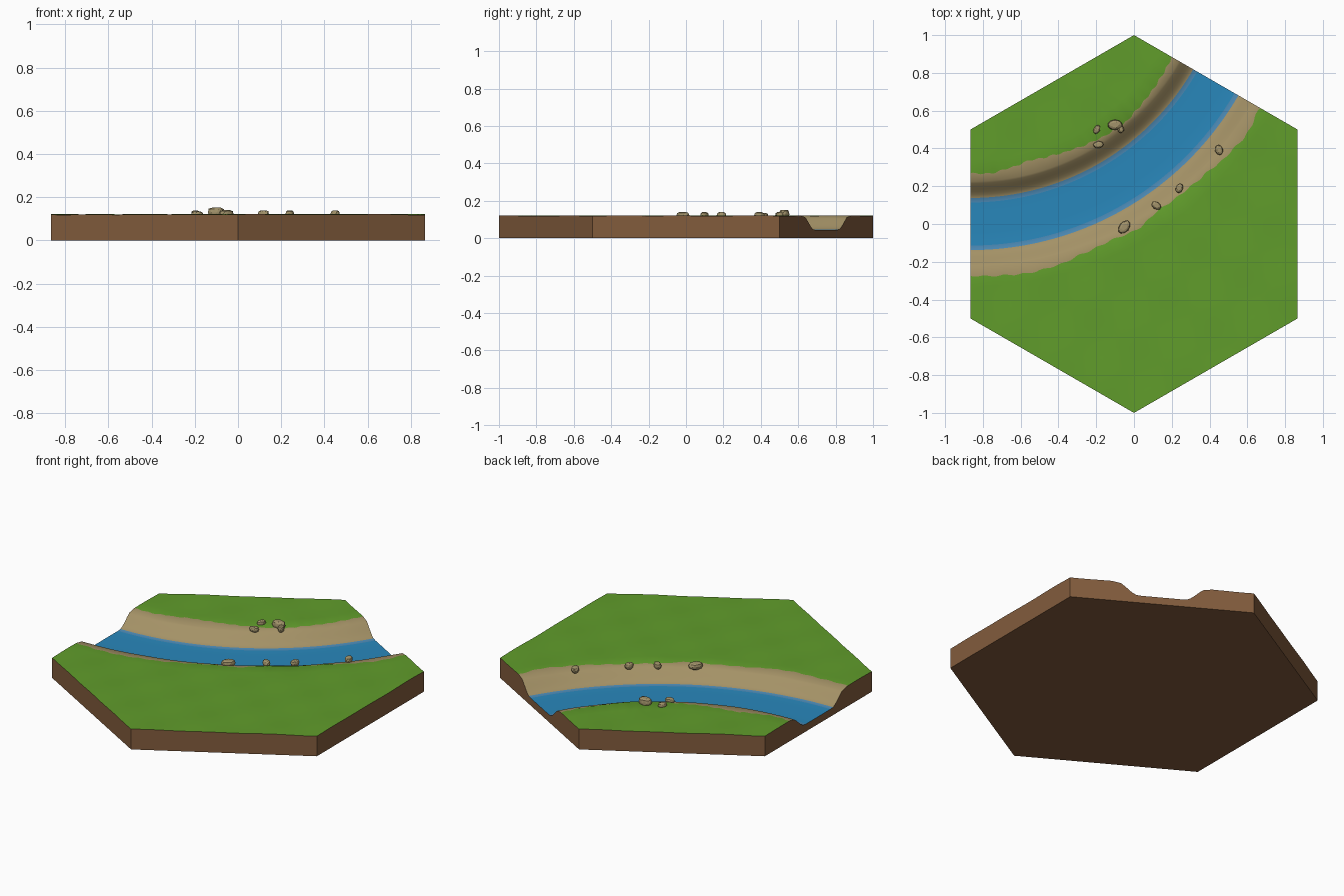
import bpy, bmesh, math, random
from mathutils import Vector, Matrix

if "Cube" in bpy.data.objects:
    bpy.data.objects.remove(bpy.data.objects["Cube"])

random.seed(4)
TOP, BED = 0.12, 0.044
CX, CY, R = -math.sqrt(3) / 2, 1.5, 1.5    # the river bends around this point


def material(name, rgb):
    m = bpy.data.materials.new(name)
    m.diffuse_color = (*rgb, 1)
    m.use_nodes = True
    m.node_tree.nodes["Principled BSDF"].inputs["Base Color"].default_value = m.diffuse_color
    return m


grass = material("grass green", (0.118, 0.335, 0.024))
sand = material("sand", (0.37, 0.285, 0.133))
water = material("deep water blue", (0.022, 0.245, 0.50))
shallow = material("shallow water blue", (0.07, 0.25, 0.46))
soil = material("soil brown", (0.225, 0.107, 0.046))
stone = material("stone", (0.36, 0.29, 0.145))


def finish(bm, name, mats):
    me = bpy.data.meshes.new(name)
    bm.to_mesh(me)
    bm.free()
    for m in mats:
        me.materials.append(m)
    ob = bpy.data.objects.new(name, me)
    bpy.context.collection.objects.link(ob)
    return ob


def height(d, x, y):
    """Flat river bed, smooth banks, nearly level grass."""
    t = min(max((abs(d) - 0.125) / 0.125, 0), 1)
    t = t * t * (3 - 2 * t)
    ripple = 0.002 * math.sin(15 * x + 3 * y) * math.sin(14 * y - 4 * x)
    return BED + (TOP - BED + ripple) * t


# irregular edges between sand and grass, one distance every 5 degrees
INNER = [.268, .264, .28, .295, .285, .272, .258, .245, .235, .245, .252, .26, .268]
OUTER = [.275, .28, .286, .279, .26, .252, .265, .24, .245, .252, .272, .286, .268]


def shore(table, deg):
    i = min(int(deg / 5), 11)
    t = deg / 5 - i
    t = t * t * (3 - 2 * t)
    return table[i] * (1 - t) + table[i + 1] * t + 0.004 * math.sin(deg * 1.9)


# hexagonal ground: rings around the bend centre, one material per strip
half = [0.05, 0.114, 0.138, 0.155, 0.17, 0.185, 0.2, 0.215, 0.225]
rings = [-0.7 + 0.06 * i for i in range(7)] + [-0.272] + [-h for h in reversed(half)]
rings += half + [0.262] + [0.33 + 0.06 * i for i in range(15)]
steps = 96
bm = bmesh.new()
grid = []
for d in rings:
    row = []
    for j in range(steps + 1):
        deg = 60 * j / steps
        a = math.radians(deg - 90)
        e = {-0.272: -shore(INNER, deg), 0.262: shore(OUTER, deg)}.get(d, d)
        x, y = CX + (R + e) * math.cos(a), CY + (R + e) * math.sin(a)
        row.append(bm.verts.new((x, y, height(e, x, y))))
    grid.append(row)
for i in range(len(rings) - 1):
    m = abs(rings[i] + rings[i + 1]) / 2
    mi = 2 if m < 0.114 else 3 if m < 0.138 else 1 if m < 0.255 else 0
    for j in range(steps):
        f = bm.faces.new((grid[i][j], grid[i + 1][j], grid[i + 1][j + 1], grid[i][j + 1]))
        f.material_index = mi
        f.smooth = True

# cut the other four sides of the hexagon
for deg in (0, -60, -120, 120):
    n = Vector((math.cos(math.radians(deg)), math.sin(math.radians(deg)), 0))
    bmesh.ops.bisect_plane(bm, geom=bm.verts[:] + bm.edges[:] + bm.faces[:], dist=1e-5,
                           plane_co=n * math.sqrt(3) / 2, plane_no=n, clear_outer=True)
bmesh.ops.recalc_face_normals(bm, faces=bm.faces[:])
if sum(f.normal.z for f in bm.faces) < 0:
    bmesh.ops.reverse_faces(bm, faces=bm.faces[:])

# soil sides and underside
rim = [e for e in bm.edges if e.is_boundary]
ext = bmesh.ops.extrude_edge_only(bm, edges=rim)["geom"]
for g in ext:
    if isinstance(g, bmesh.types.BMVert):
        g.co.z = 0
    elif isinstance(g, bmesh.types.BMFace):
        g.material_index = 4
        g.smooth = False
low = [g for g in ext if isinstance(g, bmesh.types.BMEdge) and all(v.co.z == 0 for v in g.verts)]
for f in bmesh.ops.contextual_create(bm, geom=low)["faces"]:
    f.material_index = 4
    f.smooth = False
bmesh.ops.recalc_face_normals(bm, faces=bm.faces[:])
for e in bm.edges:
    if len(e.link_faces) == 2 and e.calc_face_angle(0) > math.radians(40):
        e.smooth = False
finish(bm, "river_ground", [grass, sand, water, shallow, soil])

# stones on both banks: x, y, length, width, top height, turn
stones = [(-0.197, 0.5, 0.05, 0.034, 0.139, 60), (-0.10, 0.525, 0.08, 0.056, 0.152, 0),
          (-0.188, 0.42, 0.056, 0.038, 0.134, 10), (-0.07, 0.502, 0.04, 0.034, 0.14, 100),
          (0.45, 0.392, 0.056, 0.042, 0.139, 110), (0.24, 0.19, 0.054, 0.038, 0.139, 70),
          (0.118, 0.098, 0.056, 0.04, 0.139, -35), (-0.052, -0.016, 0.08, 0.054, 0.14, 50)]
for k, (x, y, l, w, top, turn) in enumerate(stones):
    bm = bmesh.new()
    bmesh.ops.create_icosphere(bm, subdivisions=2, radius=1)
    for v in bm.verts:
        v.co *= random.uniform(0.95, 1.05)
        v.co.z = min(v.co.z, 0.7) / 0.7     # worn flat top
    base = 0.106
    bm.transform(Matrix.Translation((x, y, (top + base) / 2))
                 @ Matrix.Rotation(math.radians(turn), 4, 'Z')
                 @ Matrix.Diagonal((l / 2, w / 2, (top - base) / 2, 1)))
    finish(bm, f"stone_{k + 1}", [stone])
